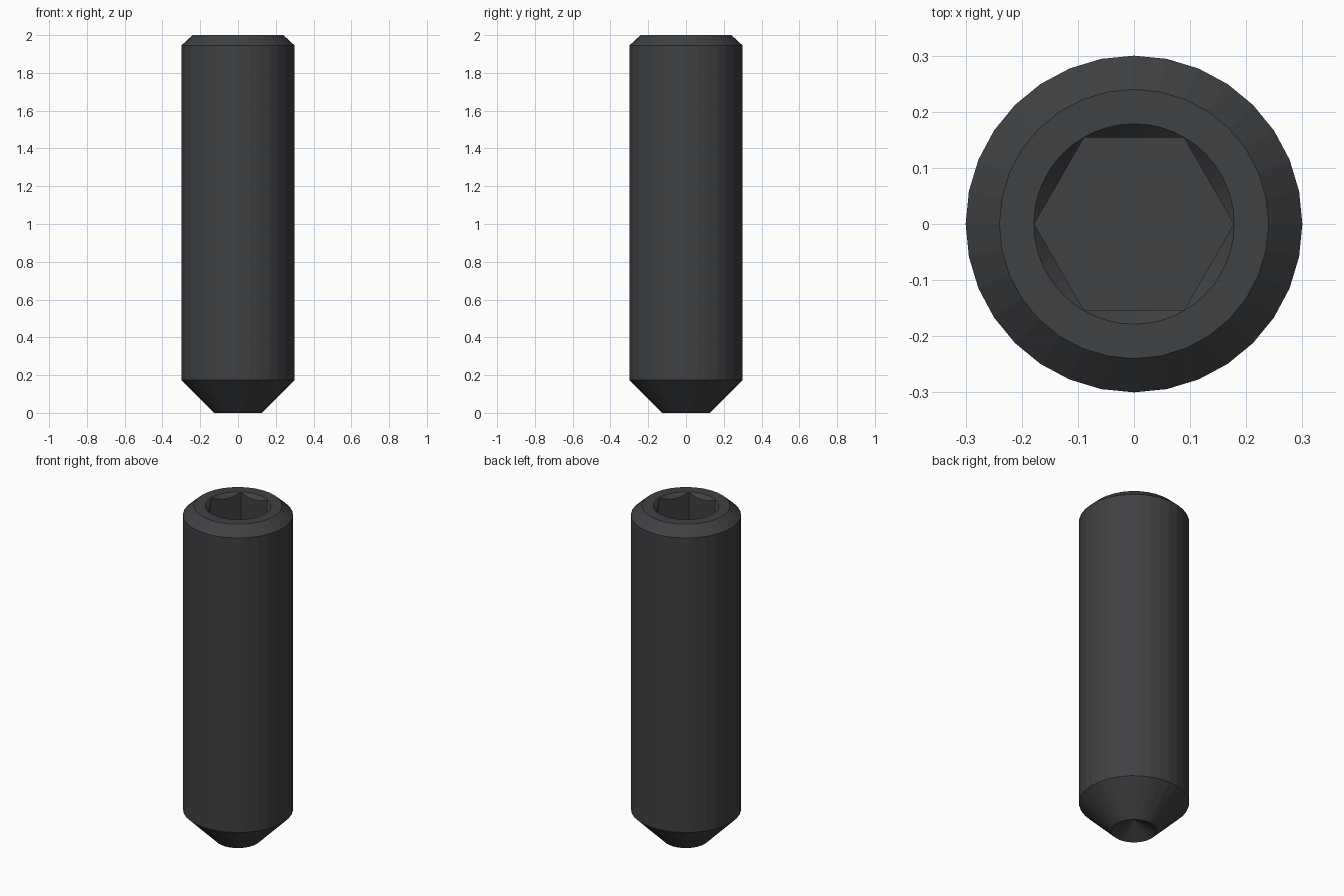
import bpy, bmesh
from math import cos, sin, tau

if "Cube" in bpy.data.objects:
    bpy.data.objects.remove(bpy.data.objects["Cube"])


def lathe(name, profile, sides):
    """Closed solid of revolution; profile starts and ends on the z axis."""
    bm = bmesh.new()
    rings = []
    for r, z in profile:
        n = sides if r > 0 else 1
        rings.append([bm.verts.new((r * cos(tau * i / n), r * sin(tau * i / n), z))
                      for i in range(n)])
    for a, b in zip(rings, rings[1:]):
        for i in range(sides):
            j = (i + 1) % sides
            if len(a) == 1:
                bm.faces.new((a[0], b[j], b[i]))
            elif len(b) == 1:
                bm.faces.new((a[i], a[j], b[0]))
            else:
                bm.faces.new((a[i], a[j], b[j], b[i]))
    bmesh.ops.recalc_face_normals(bm, faces=bm.faces)
    mesh = bpy.data.meshes.new(name)
    bm.to_mesh(mesh)
    bm.free()
    obj = bpy.data.objects.new(name, mesh)
    bpy.context.collection.objects.link(obj)
    return obj


def cut(target, cutter):
    """Subtract the cutter, apply, and discard it."""
    cutter.hide_render = True
    mod = target.modifiers.new("cut", 'BOOLEAN')
    mod.operation = 'DIFFERENCE'
    mod.solver = 'EXACT'
    mod.object = cutter
    bpy.context.view_layer.objects.active = target
    bpy.ops.object.modifier_apply(modifier=mod.name)
    bpy.data.objects.remove(cutter)


# Screw body: hollow cup point, bottom cone, shank, top chamfer
screw = lathe("set_screw", [(0, 0.072), (0.125, 0), (0.3, 0.175),
                            (0.3, 1.945), (0.24, 2.0), (0, 2.0)], 32)

# Hexagonal drive socket
cut(screw, lathe("hex_cutter", [(0, 1.65), (0.178, 1.65), (0.178, 2.1), (0, 2.1)], 6))

# Countersink around the socket mouth
cut(screw, lathe("countersink_cutter", [(0, 1.8215), (0.2285, 2.05), (0, 2.05)], 48))

# Dark steel
steel = bpy.data.materials.new("dark_steel")
steel.diffuse_color = (0.05, 0.052, 0.056, 1)
steel.use_nodes = True
steel.node_tree.nodes["Principled BSDF"].inputs["Base Color"].default_value = steel.diffuse_color
screw.data.materials.clear()
screw.data.materials.append(steel)
